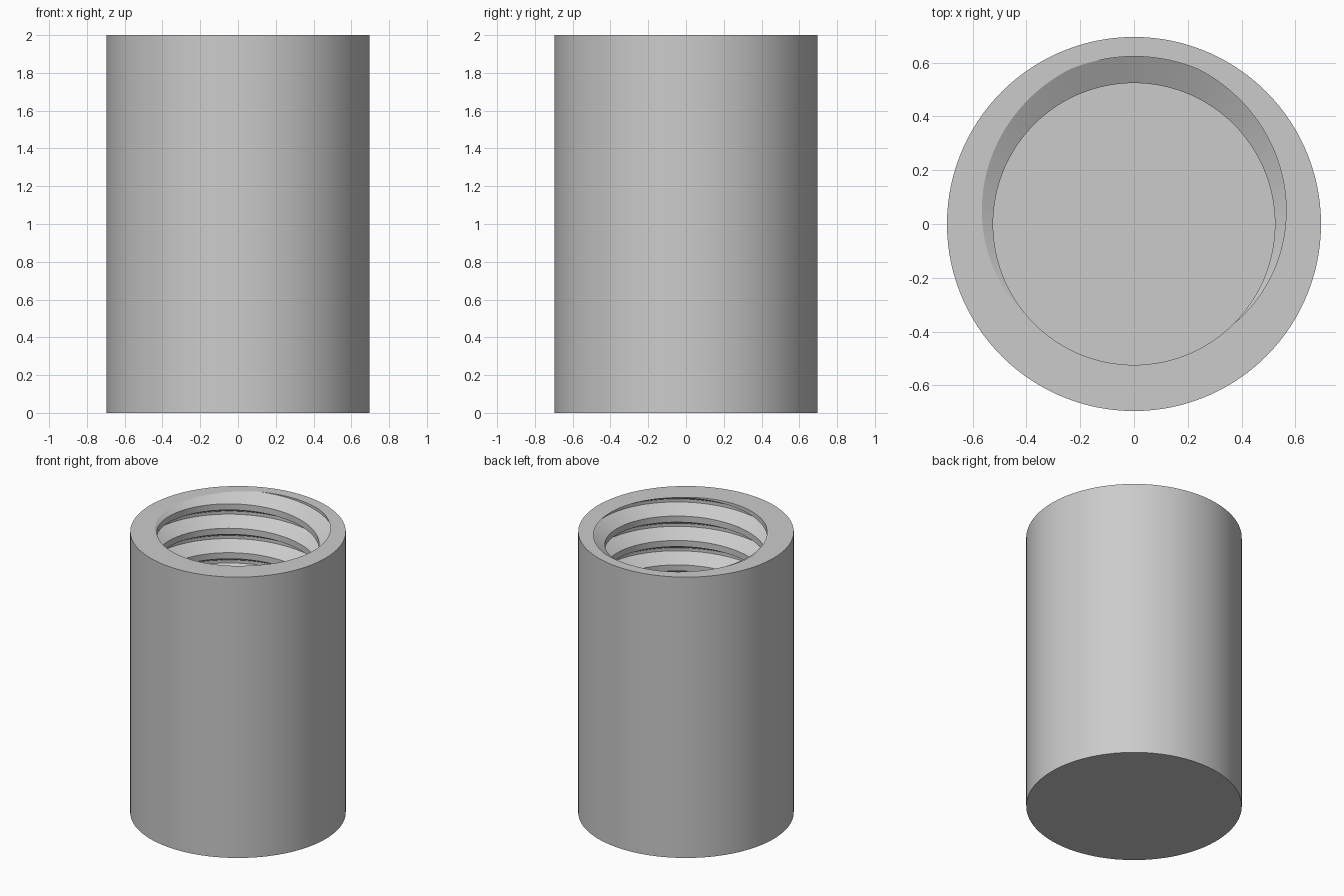
import bpy
import bmesh
from math import cos, sin, tau, radians

cube = bpy.data.objects.get("Cube")
if cube:
    bpy.data.objects.remove(cube, do_unlink=True)

HEIGHT, OUTER_R = 2.0, 0.6955
CREST_R, ROOT_R = 0.524, 0.623
PITCH = HEIGHT * 2 / 23
TURNS = 10
FLOOR = HEIGHT - TURNS * PITCH
SEGMENTS = 120

# One thread pitch: (height as a fraction of the pitch, radius)
PROFILE = [(-0.375, CREST_R), (-0.0625, ROOT_R), (0.0625, ROOT_R), (0.375, CREST_R)]


def polar(radius, turn, z):
    return (radius * cos(tau * turn), radius * sin(tau * turn), z)


def grid(bm, columns):
    """Join neighbouring columns of points with quads."""
    cols = [[bm.verts.new(p) for p in col] for col in columns]
    for a, b in zip(cols, cols[1:]):
        for i in range(len(a) - 1):
            bm.faces.new((a[i], b[i], b[i + 1], a[i + 1]))


def open_edges(bm, z):
    return [e for e in bm.edges if e.is_boundary
            and all(abs(v.co.z - z) < 1e-4 for v in e.verts)]


bm = bmesh.new()

# Right-handed helical thread, made too long and trimmed flat at both ends
columns = []
for j in range(SEGMENTS + 1):
    turn = j / SEGMENTS
    columns.append([polar(r, turn, HEIGHT + PITCH * (turn - 0.25 + k + f))
                    for k in range(-TURNS - 2, 3) for f, r in PROFILE])
grid(bm, columns)
bmesh.ops.remove_doubles(bm, verts=bm.verts[:], dist=1e-5)
for z, direction in ((HEIGHT, 1), (FLOOR, -1)):
    bmesh.ops.bisect_plane(bm, geom=bm.verts[:] + bm.edges[:] + bm.faces[:], dist=1e-6,
                           plane_co=(0, 0, z), plane_no=(0, 0, direction), clear_outer=True)

# Plain outer wall
grid(bm, [[polar(OUTER_R, j / SEGMENTS, z) for z in (0, HEIGHT)]
          for j in range(SEGMENTS + 1)])
bmesh.ops.remove_doubles(bm, verts=bm.verts[:], dist=1e-5)

# Base, bore floor and top rim
for z in (0, FLOOR, HEIGHT):
    bmesh.ops.triangle_fill(bm, use_beauty=True, use_dissolve=False,
                            edges=open_edges(bm, z), normal=(0, 0, 1))
bmesh.ops.recalc_face_normals(bm, faces=bm.faces[:])

mesh = bpy.data.meshes.new("threaded_sleeve")
bm.to_mesh(mesh)
bm.free()
sleeve = bpy.data.objects.new("threaded_sleeve", mesh)
bpy.context.collection.objects.link(sleeve)

# Plain grey finish
grey = bpy.data.materials.new("light_grey")
grey.use_nodes = True
colour = (0.6, 0.6, 0.6, 1)
grey.diffuse_color = colour
grey.node_tree.nodes["Principled BSDF"].inputs["Base Color"].default_value = colour
mesh.materials.append(grey)

bpy.ops.object.select_all(action="DESELECT")
sleeve.select_set(True)
bpy.context.view_layer.objects.active = sleeve
bpy.ops.object.shade_smooth_by_angle(angle=radians(28))
